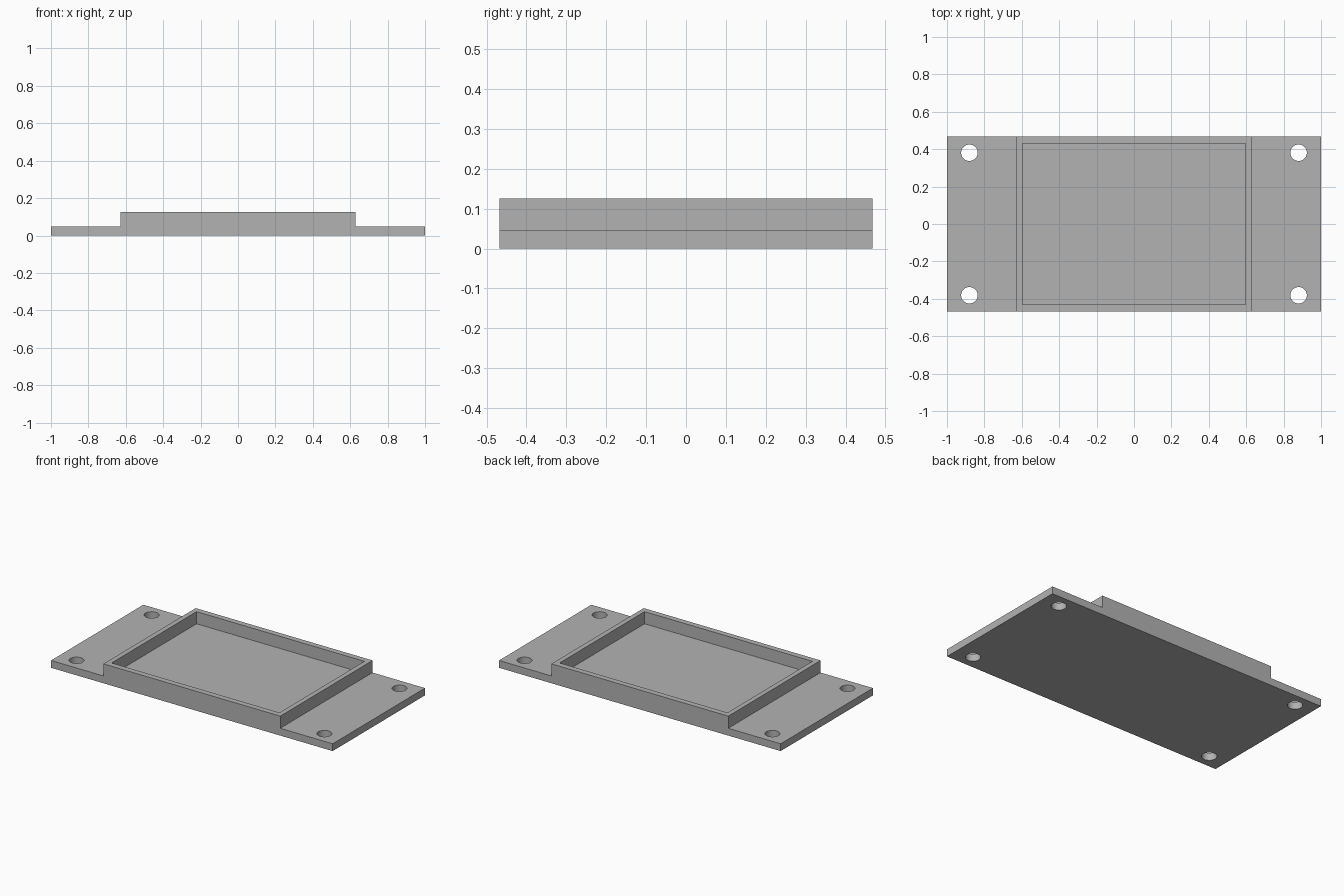
import bpy
import bmesh

cube = bpy.data.objects.get("Cube")
if cube:
    bpy.data.objects.remove(cube, do_unlink=True)

# Main dimensions
HALF_X, HALF_Y = 1.0, 0.468
FLANGE_Z, TOP_Z = 0.047, 0.125
BOX_X = 0.628
POCKET_X, POCKET_Y = 0.596, 0.431
HOLE_X, HOLE_Y, HOLE_R = 0.88, 0.381, 0.044

# Plain grey
grey = bpy.data.materials.new("plain_grey")
grey.use_nodes = True
colour = (0.45, 0.45, 0.45, 1)
grey.diffuse_color = colour
grey.node_tree.nodes["Principled BSDF"].inputs["Base Color"].default_value = colour

# Stepped plate: side profile swept from front to back
half = [(HALF_X, 0), (HALF_X, FLANGE_Z), (BOX_X, FLANGE_Z), (BOX_X, TOP_Z)]
profile = half + [(-x, z) for x, z in reversed(half)]
bm = bmesh.new()
face = bm.faces.new([bm.verts.new((x, -HALF_Y, z)) for x, z in profile])
swept = bmesh.ops.extrude_face_region(bm, geom=[face])["geom"]
bmesh.ops.translate(bm, vec=(0, 2 * HALF_Y, 0),
                    verts=[v for v in swept if isinstance(v, bmesh.types.BMVert)])
bmesh.ops.recalc_face_normals(bm, faces=bm.faces)
mesh = bpy.data.meshes.new("mounting_tray")
bm.to_mesh(mesh)
bm.free()
mesh.materials.append(grey)
tray = bpy.data.objects.new("mounting_tray", mesh)
bpy.context.collection.objects.link(tray)


def cut(cutter):
    """Subtract the cutter from the tray, then discard it."""
    cutter.hide_render = True
    cutter.data.materials.append(grey)
    mod = tray.modifiers.new("cut", 'BOOLEAN')
    mod.operation = 'DIFFERENCE'
    mod.solver = 'EXACT'
    mod.object = cutter
    bpy.context.view_layer.objects.active = tray
    bpy.ops.object.modifier_apply(modifier=mod.name)
    bpy.data.objects.remove(cutter, do_unlink=True)


# Open pocket, level with the flanges
bpy.ops.mesh.primitive_cube_add(size=2, location=(0, 0, FLANGE_Z + 0.5))
pocket = bpy.context.object
pocket.name = "pocket_cutter"
pocket.scale = (POCKET_X, POCKET_Y, 0.5)
bpy.context.view_layer.update()
cut(pocket)

# Screw holes at the four corners
for sx in (-1, 1):
    for sy in (-1, 1):
        bpy.ops.mesh.primitive_cylinder_add(vertices=48, radius=HOLE_R, depth=0.4,
                                            location=(sx * HOLE_X, sy * HOLE_Y, 0))
        hole = bpy.context.object
        hole.name = "hole_cutter"
        bpy.context.view_layer.update()
        cut(hole)

# Smooth the hole walls, keep the edges sharp
bpy.ops.object.select_all(action='DESELECT')
tray.select_set(True)
bpy.context.view_layer.objects.active = tray
bpy.ops.object.shade_smooth_by_angle()
